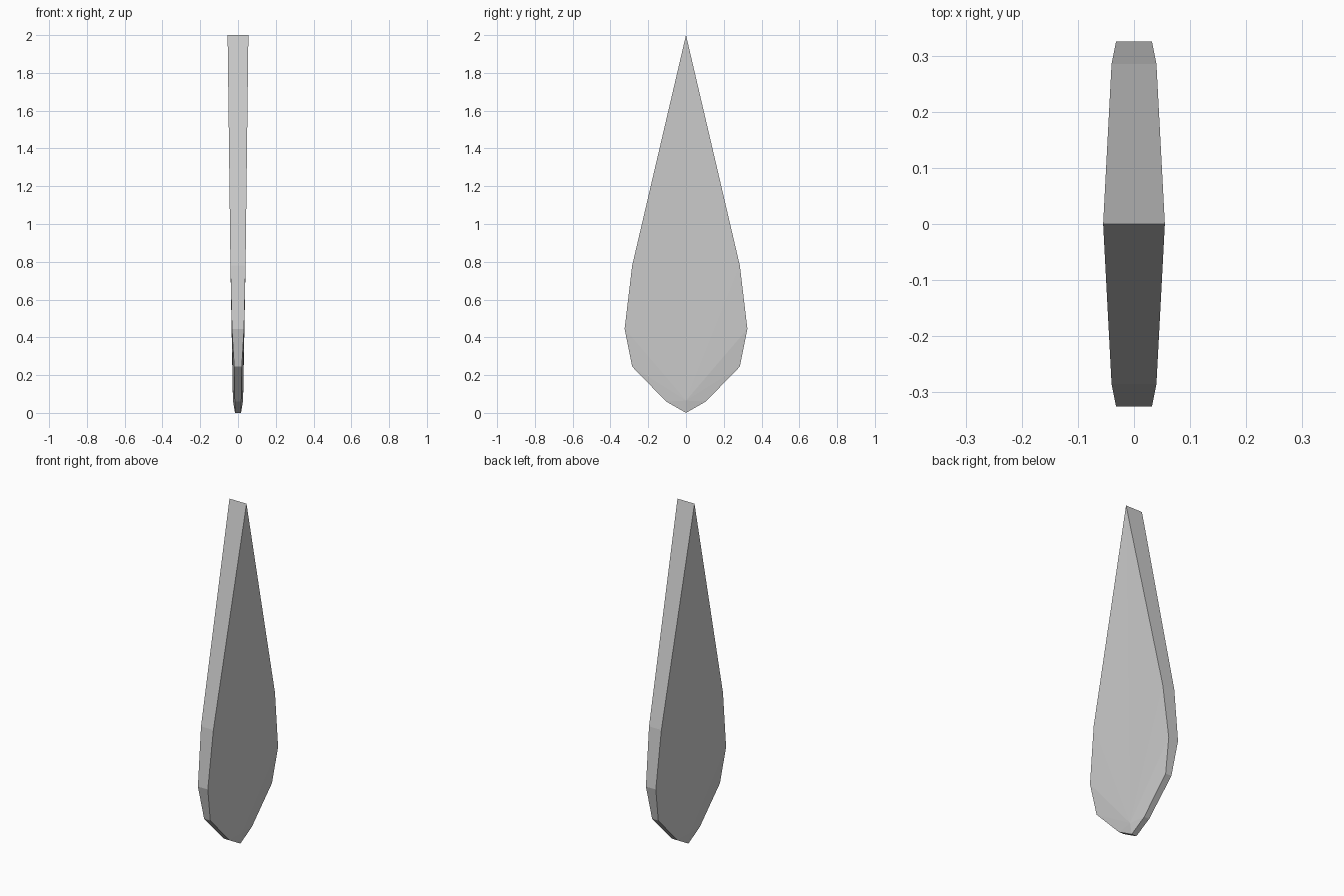
import bpy, bmesh

if "Cube" in bpy.data.objects:
    bpy.data.objects.remove(bpy.data.objects["Cube"])

# Blade outline, one half from tip to bottom: (y, z, half thickness)
half = [(0, 2.0, 0.055), (0.285, 0.78, 0.04), (0.325, 0.445, 0.032),
        (0.285, 0.245, 0.02), (0.105, 0.06, 0.017), (0, 0.0, 0.016)]
outline = half + [(-y, z, t) for y, z, t in half[-2:0:-1]]
n = len(outline)

bm = bmesh.new()
sides = []
for s in (1, -1):
    ring = [bm.verts.new((s * t, y, z)) for y, z, t in outline]
    hub = bm.verts.new((s * 0.027, 0, 0.065))
    # Broad side: facets fanning out from the low ridge point
    for i in range(n):
        bm.faces.new((hub, ring[i], ring[(i + 1) % n]))
    sides.append(ring)

# Narrow rim joining the two broad sides
a, b = sides
for i in range(n):
    j = (i + 1) % n
    bm.faces.new((a[i], b[i], b[j], a[j]))
bmesh.ops.recalc_face_normals(bm, faces=bm.faces)

mesh = bpy.data.meshes.new("blade")
bm.to_mesh(mesh)
bm.free()
bpy.context.collection.objects.link(bpy.data.objects.new("blade", mesh))
